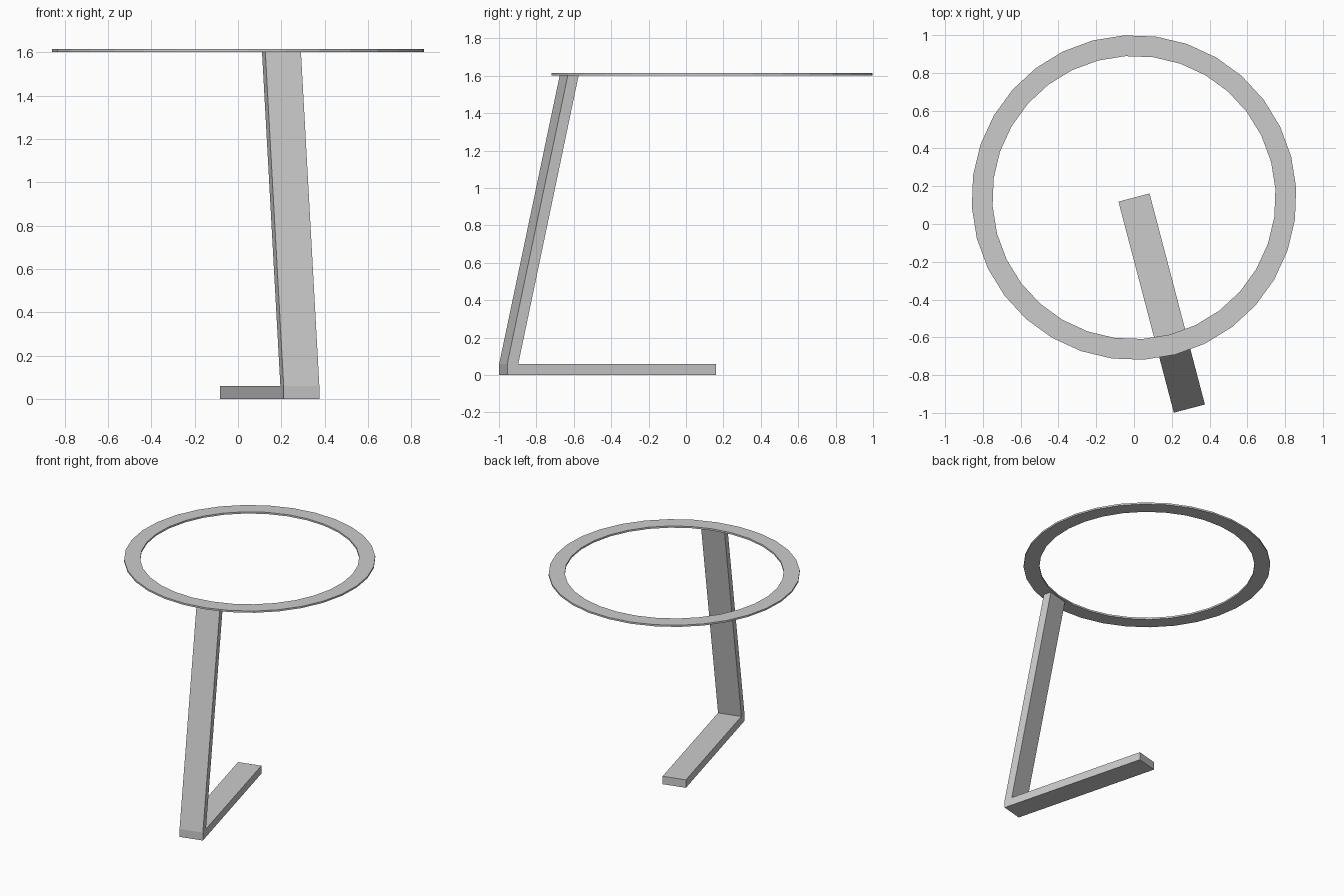
import bpy, bmesh
from math import radians, sin, cos, tau
from mathutils import Matrix

if "Cube" in bpy.data.objects:
    bpy.data.objects.remove(bpy.data.objects["Cube"])

# Everything shares one pivot: the ring centre, turned about z
PLACE = Matrix.Translation((0, 0.14, 0)) @ Matrix.Rotation(radians(14.7), 4, 'Z')


def extrude_face(bm, face, vec):
    res = bmesh.ops.extrude_face_region(bm, geom=[face])
    verts = [g for g in res["geom"] if isinstance(g, bmesh.types.BMVert)]
    bmesh.ops.translate(bm, verts=verts, vec=vec)


def finish(name, bm):
    bmesh.ops.recalc_face_normals(bm, faces=bm.faces)
    mesh = bpy.data.meshes.new(name)
    bm.to_mesh(mesh)
    bm.free()
    obj = bpy.data.objects.new(name, mesh)
    obj.matrix_world = PLACE
    bpy.context.collection.objects.link(obj)
    return obj


def bar(name, profile, half_width):
    """Side profile (y, z) extruded across the width; keeps both end caps."""
    bm = bmesh.new()
    face = bm.faces.new([bm.verts.new((-half_width, y, z)) for y, z in profile])
    extrude_face(bm, face, (2 * half_width, 0, 0))
    return finish(name, bm)


def flat_ring(name, inner, outer, z0, z1, sides):
    bm = bmesh.new()
    loops = []
    for r, z in ((inner, z0), (outer, z0), (outer, z1), (inner, z1)):
        loops.append([bm.verts.new((r * cos(tau * i / sides), r * sin(tau * i / sides), z))
                      for i in range(sides)])
    for k in range(4):
        a, b = loops[k], loops[(k + 1) % 4]
        for i in range(sides):
            j = (i + 1) % sides
            bm.faces.new((a[i], a[j], b[j], b[i]))
    return finish(name, bm)


# Floor bar and leaning leg, one bent flat bar
bar("bent_leg", [(0, 0), (-1.155, 0), (-1.155, 0.06), (-0.82, 1.604),
                 (-0.76, 1.604), (-1.094, 0.06), (0, 0.06)], 0.085)

# Table top rim
flat_ring("top_ring", 0.75, 0.86, 1.602, 1.615, 32)
